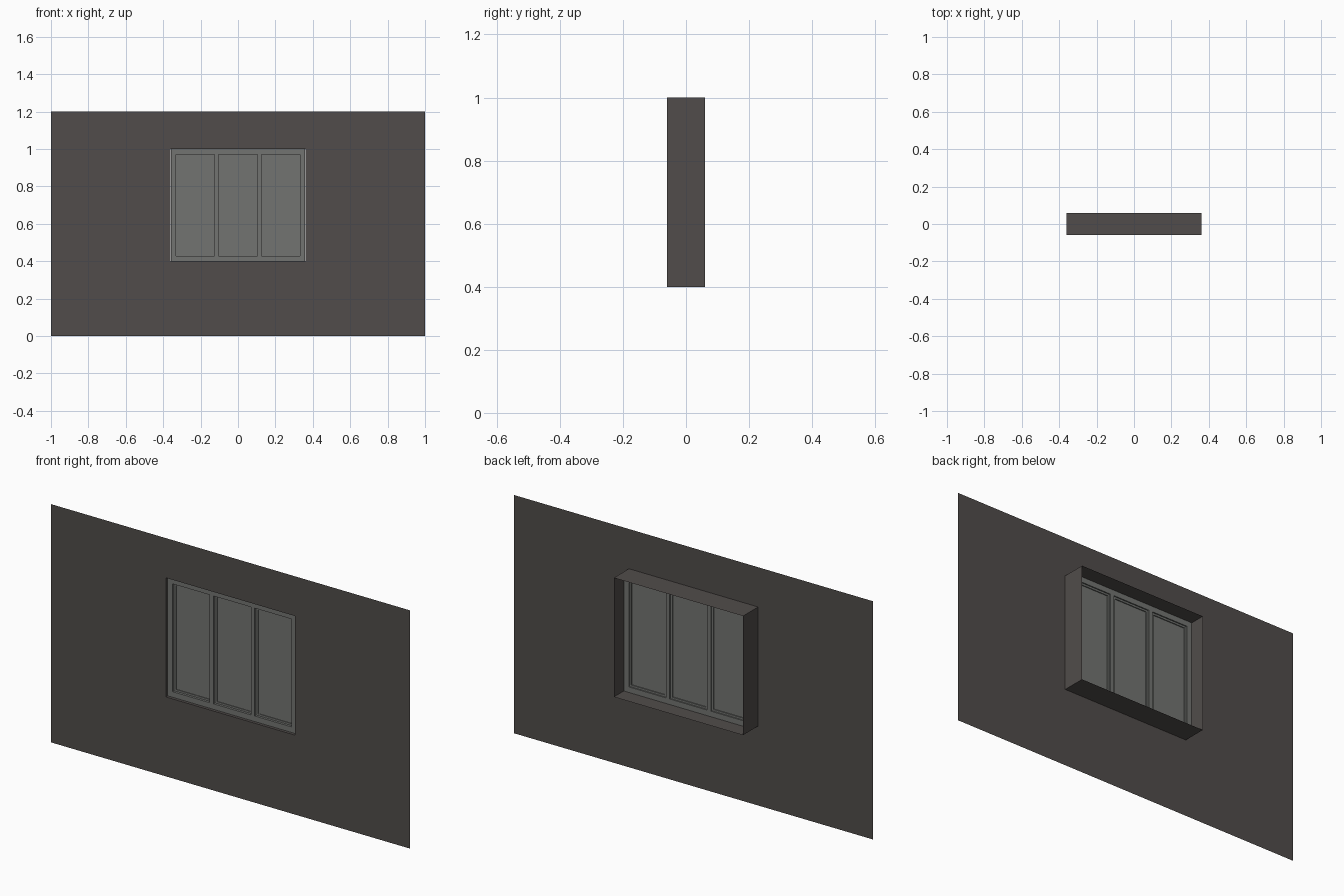
import bpy
import bmesh

if "Cube" in bpy.data.objects:
    bpy.data.objects.remove(bpy.data.objects["Cube"])

# Overall sizes
HALF_W, Z0, Z1 = 0.36, 0.40, 1.00        # window opening
Y_WALL, Y_BACK = -0.06, 0.06             # wall sheet and back rim of the lining
FRAME, MULLION, BEAD = 0.028, 0.022, 0.01


def material(name, rgb):
    m = bpy.data.materials.new(name)
    m.diffuse_color = (*rgb, 1.0)
    m.use_nodes = True
    m.node_tree.nodes["Principled BSDF"].inputs["Base Color"].default_value = m.diffuse_color
    return m


wall_mat = material("dark wall", (0.082, 0.073, 0.069))
window_mat = material("grey window", (0.171, 0.174, 0.165))


def finish(name, bm, mat):
    mesh = bpy.data.meshes.new(name)
    bm.to_mesh(mesh)
    bm.free()
    mesh.materials.append(mat)
    ob = bpy.data.objects.new(name, mesh)
    bpy.context.collection.objects.link(ob)
    return ob


def loop(bm, hw, z0, z1, y, cx=0.0):
    """Rectangle of four vertices facing the front."""
    return [bm.verts.new((cx + sx * hw, y, z))
            for sx, z in ((-1, z0), (1, z0), (1, z1), (-1, z1))]


def bridge(bm, a, b):
    for i in range(4):
        j = (i + 1) % 4
        bm.faces.new((a[i], a[j], b[j], b[i]))


def ring(name, cx, hw, z0, z1, width, y0, y1):
    """Rectangular frame with a solid square section."""
    bm = bmesh.new()
    loops = [loop(bm, hw - d, z0 + d, z1 - d, y, cx)
             for d, y in ((0, y0), (width, y0), (width, y1), (0, y1))]
    for i in range(4):
        bridge(bm, loops[i], loops[(i + 1) % 4])
    bmesh.ops.recalc_face_normals(bm, faces=bm.faces)
    return finish(name, bm, window_mat)


def box(name, cx, hw, z0, z1, y0, y1):
    bm = bmesh.new()
    a, b = loop(bm, hw, z0, z1, y0, cx), loop(bm, hw, z0, z1, y1, cx)
    bridge(bm, a, b)
    bm.faces.new(a)
    bm.faces.new(b)
    bmesh.ops.recalc_face_normals(bm, faces=bm.faces)
    return finish(name, bm, window_mat)


# Thin wall sheet with the opening cut out
bm = bmesh.new()
bridge(bm, loop(bm, 1.0, 0.0, 1.2, Y_WALL), loop(bm, HALF_W, Z0, Z1, Y_WALL))
finish("wall", bm, wall_mat)

# Lining of the opening, open at the back
bm = bmesh.new()
bridge(bm, loop(bm, HALF_W, Z0, Z1, Y_WALL), loop(bm, HALF_W, Z0, Z1, Y_BACK))
finish("opening_lining", bm, wall_mat)

# Outer window frame, kept just inside the lining
ring("window_frame", 0, HALF_W - 0.0005, Z0 + 0.0005, Z1 - 0.0005,
     FRAME, -0.046, -0.018)

# Three panes with glazing beads, separated by two mullions
inner = HALF_W - FRAME
pane_w = (2 * inner - 2 * MULLION) / 3
step = pane_w + MULLION
lo, hi = Z0 + FRAME, Z1 - FRAME
for i in (-1, 0, 1):
    cx = i * step
    ring(f"glazing_bead_{i + 2}", cx, pane_w / 2, lo, hi, BEAD, -0.034, -0.024)
    box(f"glass_{i + 2}", cx, pane_w / 2 - BEAD / 2, lo + BEAD / 2, hi - BEAD / 2,
        -0.031, -0.029)
for side in (-1, 1):
    box("mullion_left" if side < 0 else "mullion_right",
        side * step / 2, MULLION / 2, lo, hi, -0.046, -0.018)
